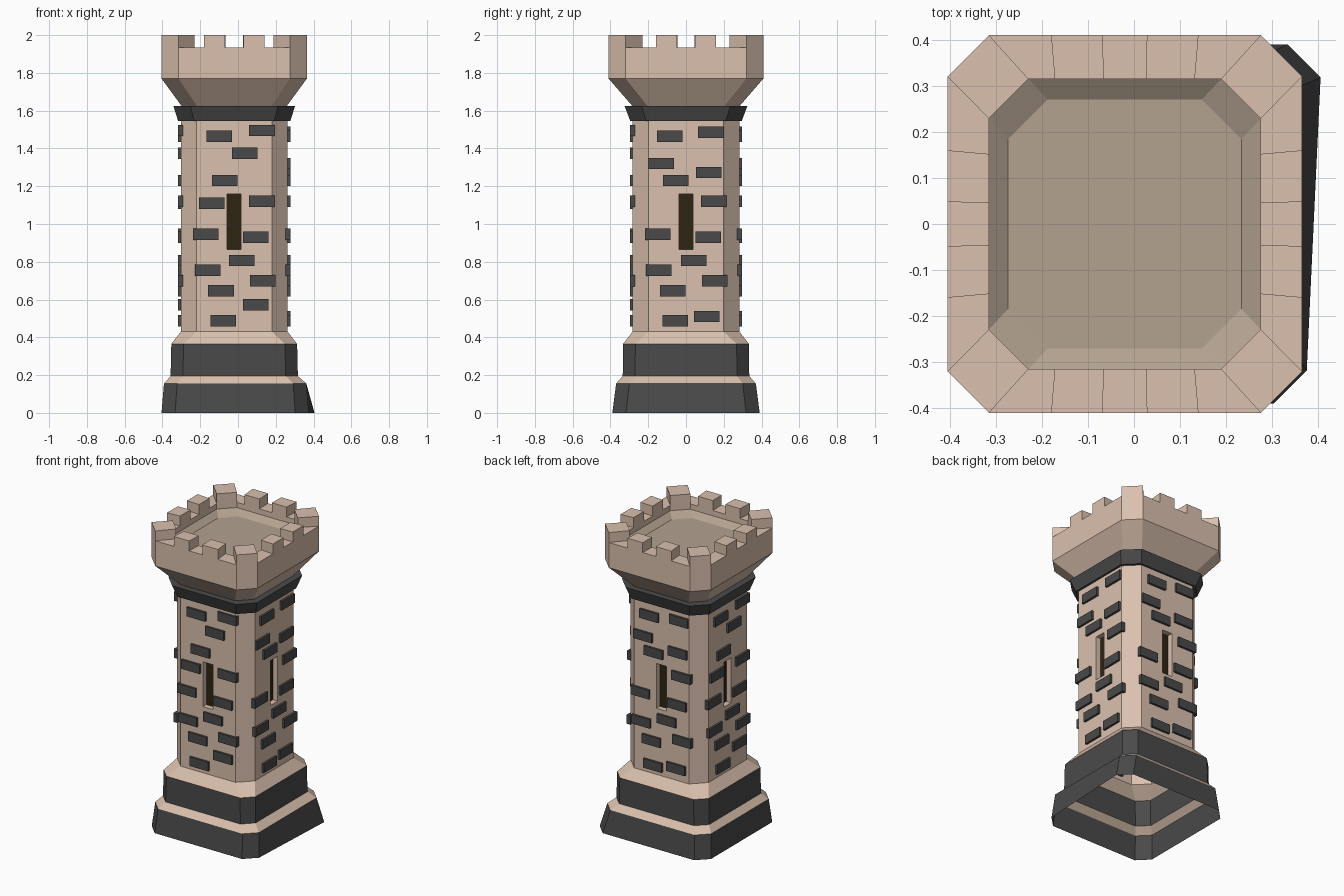
import bpy, bmesh
from mathutils import Vector, Matrix
from math import pi

if "Cube" in bpy.data.objects:
    bpy.data.objects.remove(bpy.data.objects["Cube"])

CX = -0.02  # tower axis


def mat(name, r, g, b):
    m = bpy.data.materials.new(name)
    m.diffuse_color = (r, g, b, 1)
    m.use_nodes = True
    m.node_tree.nodes["Principled BSDF"].inputs["Base Color"].default_value = m.diffuse_color
    return m


TAN = mat("tan stone", 0.70, 0.53, 0.42)
DARK = mat("dark stone", 0.068, 0.068, 0.068)
FLOOR = mat("roof floor", 0.45, 0.36, 0.28)
SLIT = mat("window dark", 0.027, 0.018, 0.006)


def octagon(hx, hy, c, z, cx=CX):
    """Chamfered rectangle, counter-clockwise from the front side."""
    pts = [(-hx + c, -hy), (hx - c, -hy), (hx, -hy + c), (hx, hy - c),
           (hx - c, hy), (-hx + c, hy), (-hx, hy - c), (-hx, -hy + c)]
    return [Vector((cx + x, y, z)) for x, y in pts]


def finish(name, bm, mats):
    me = bpy.data.meshes.new(name)
    bm.to_mesh(me)
    bm.free()
    for m in mats:
        me.materials.append(m)
    ob = bpy.data.objects.new(name, me)
    bpy.context.collection.objects.link(ob)
    return ob


def shell(name, rings, idx, mats, cap=None):
    """Join rings of points; idx gives the material of each band."""
    bm = bmesh.new()
    vs = [[bm.verts.new(p) for p in r] for r in rings]
    for a, b, m in zip(vs, vs[1:], idx):
        for i in range(8):
            j = (i + 1) % 8
            bm.faces.new((a[i], a[j], b[j], b[i])).material_index = m
    if cap is not None:
        bm.faces.new(vs[-1]).material_index = cap
    return finish(name, bm, mats)


# Stepped plinth, open below, with one skewed back right foot corner
foot = octagon(0.39, 0.39, 0.072, 0, -0.015)
for i in (3, 4):
    foot[i].x += 0.03
shell("plinth", [foot, octagon(0.377, 0.37, 0.07, 0.155, -0.015),
                 octagon(0.337, 0.335, 0.065, 0.195), octagon(0.333, 0.333, 0.065, 0.365),
                 octagon(0.283, 0.283, 0.084, 0.43)], [1, 0, 1, 0], [TAN, DARK])

# Shaft with a recessed arrow slit in each main side
bm = bmesh.new()
low, high = octagon(0.283, 0.283, 0.084, 0.43), octagon(0.283, 0.283, 0.084, 1.55)
for i in range(8):
    j = (i + 1) % 8
    outer = [low[i], low[j], high[j], high[i]]
    if i % 2:
        bm.faces.new([bm.verts.new(p) for p in outer])
        continue
    u = (low[j] - low[i]).normalized()
    inward = Vector((-u.y, u.x, 0)) * 0.035
    mid = (low[i] + low[j]) / 2
    rim = [mid + u * s + Vector((0, 0, z - 0.43))
           for s, z in ((-0.037, 0.865), (0.037, 0.865), (0.037, 1.16), (-0.037, 1.16))]
    o, r, d = [[bm.verts.new(p) for p in q] for q in (outer, rim, [p + inward for p in rim])]
    for k in range(4):
        n = (k + 1) % 4
        bm.faces.new((o[k], o[n], r[n], r[k]))
        bm.faces.new((r[k], r[n], d[n], d[k]))
    bm.faces.new(d).material_index = 1
bmesh.ops.remove_doubles(bm, verts=bm.verts, dist=1e-5)
finish("shaft", bm, [TAN, SLIT])

# Dark collar under the head
shell("collar", [octagon(0.275, 0.275, 0.08, 1.545), octagon(0.297, 0.295, 0.085, 1.545),
                 octagon(0.322, 0.325, 0.09, 1.625), octagon(0.27, 0.27, 0.08, 1.625)],
      [0, 0, 0], [DARK])

# Flared head with parapet and sunken roof floor
RIM = 1.935
out_rim = octagon(0.385, 0.41, 0.09, RIM)
in_rim = octagon(0.295, 0.315, 0.086, RIM)
shell("head", [octagon(0.275, 0.28, 0.08, 1.62), octagon(0.385, 0.41, 0.09, 1.77),
               out_rim, in_rim, octagon(0.295, 0.315, 0.086, 1.90),
               octagon(0.253, 0.27, 0.086, 1.87)], [0, 0, 0, 0, 1], [TAN, FLOOR], cap=1)

# Merlons: one on each corner and two on each side
bm = bmesh.new()


def merlon(a, b, c, d):
    up = Vector((0, 0, 2 - RIM))
    lo = [bm.verts.new(p) for p in (a, b, c, d)]
    hi = [bm.verts.new(p + up) for p in (a, b, c, d)]
    bm.faces.new(hi)
    for k in range(4):
        n = (k + 1) % 4
        bm.faces.new((lo[k], lo[n], hi[n], hi[k]))


for i in range(8):
    a, b, c, d = out_rim[i], out_rim[(i + 1) % 8], in_rim[(i + 1) % 8], in_rim[i]
    if i % 2:
        merlon(a, b, c, d)
        continue
    u = (b - a).normalized()
    om, im = (a + b) / 2, (c + d) / 2
    for s, t in ((-0.16, -0.048), (0.048, 0.16)):
        merlon(om + u * s, om + u * t, im + u * t * 0.95, im + u * s * 0.95)
finish("merlons", bm, [TAN])

# Raised dark bricks: two patterns of (across, height), each used on two sides
PATTERN_A = [(-.08, 1.465), (.145, 1.495), (.055, 1.375), (-.05, 1.23), (-.12, 1.11),
             (.145, 1.12), (-.15, .945), (.113, .93), (.04, .807), (-.14, .755),
             (.15, .70), (-.07, .647), (.113, .573), (-.057, .487)]
PATTERN_B = [(-.085, 1.465), (.13, 1.485), (-.13, 1.32), (.12, 1.273), (-.053, 1.23),
             (.148, 1.12), (-.15, .945), (.117, .93), (.042, .807), (-.143, .755),
             (.153, .70), (-.07, .647), (.11, .51), (-.058, .487)]
for side, turn, pattern in (("front", 0, PATTERN_A), ("right", 1, PATTERN_B),
                            ("back", 2, PATTERN_B), ("left", 3, PATTERN_A)):
    bm = bmesh.new()
    place = Matrix.Translation((CX, 0, 0)) @ Matrix.Rotation(turn * pi / 2, 4, 'Z')
    for u, z in pattern:
        bmesh.ops.create_cube(bm, size=1, matrix=place @ Matrix.Translation((u, -0.284, z))
                              @ Matrix.Diagonal((0.135, 0.026, 0.06, 1)))
    finish(side + "_bricks", bm, [DARK])
